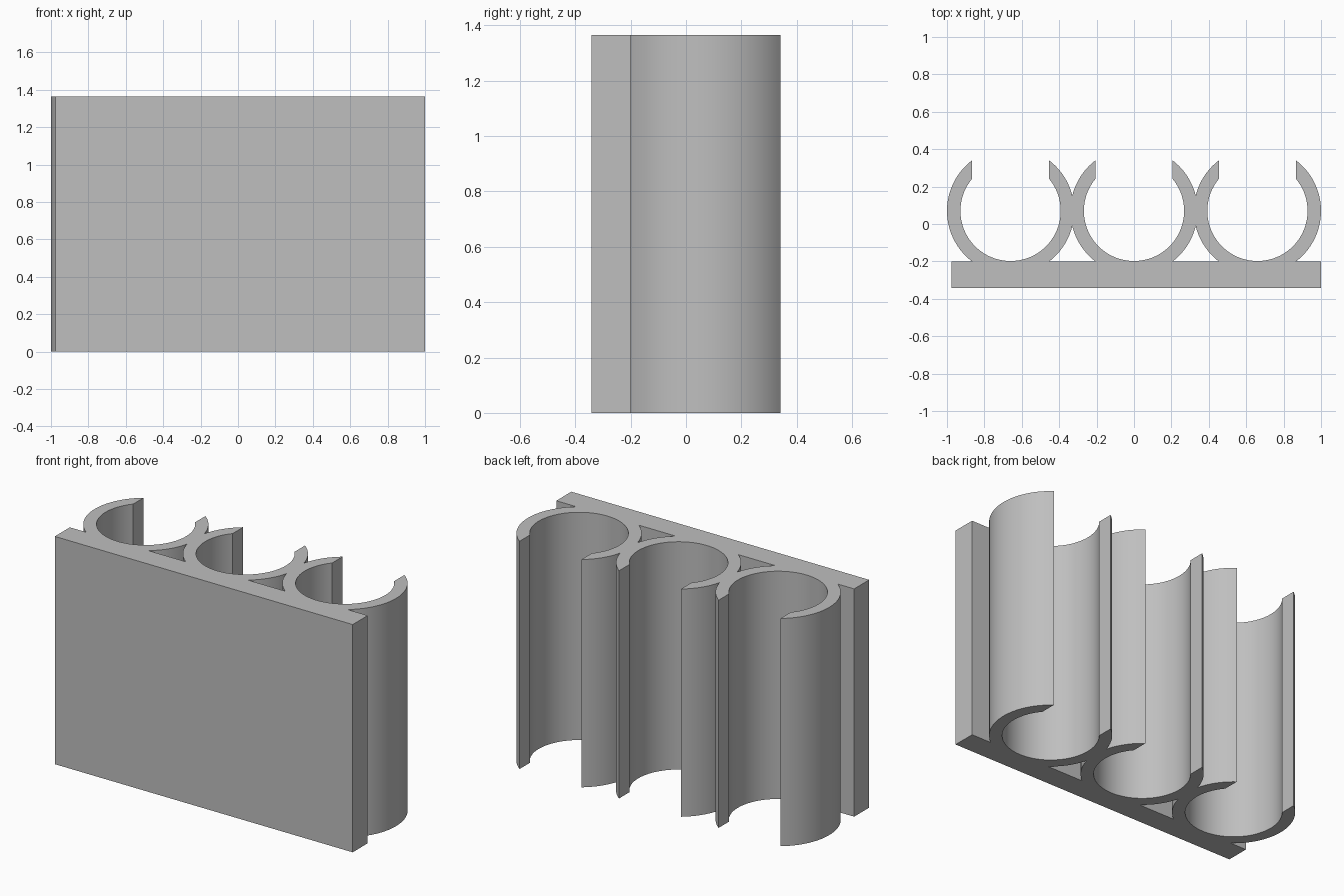
import bpy, bmesh, math

cube = bpy.data.objects.get("Cube")
if cube:
    bpy.data.objects.remove(cube, do_unlink=True)

HEIGHT = 1.365
CENTRE_Y, OUTER, INNER = 0.07, 0.34, 0.268
GAP = 0.205          # half width of the clip opening
SPACING = 0.66
STEPS = 72

grey = bpy.data.materials.new("plain grey")
grey.use_nodes = True
colour = (0.52, 0.52, 0.52, 1)
grey.diffuse_color = colour
grey.node_tree.nodes["Principled BSDF"].inputs["Base Color"].default_value = colour


def extrude_profile(name, points):
    """Upright prism from a counter-clockwise outline."""
    bm = bmesh.new()
    face = bm.faces.new([bm.verts.new((x, y, 0)) for x, y in points])
    top = bmesh.ops.extrude_face_region(bm, geom=[face])["geom"]
    bmesh.ops.translate(bm, vec=(0, 0, HEIGHT),
                        verts=[v for v in top if isinstance(v, bmesh.types.BMVert)])
    bmesh.ops.recalc_face_normals(bm, faces=bm.faces)
    mesh = bpy.data.meshes.new(name)
    bm.to_mesh(mesh)
    bm.free()
    mesh.materials.append(grey)
    obj = bpy.data.objects.new(name, mesh)
    bpy.context.collection.objects.link(obj)
    return obj


def arc(cx, radius):
    """Arc running from the left lip, round the bottom, to the right lip."""
    lip = math.acos(GAP / radius)
    start, sweep = math.pi - lip, math.pi + 2 * lip
    return [(cx + radius * math.cos(start + sweep * i / STEPS),
             CENTRE_Y + radius * math.sin(start + sweep * i / STEPS))
            for i in range(STEPS + 1)]


# Back plate that carries the clips
rack = extrude_profile("clip_rack", [(-0.975, -0.342), (1, -0.342), (1, -0.2), (-0.975, -0.2)])

# Three open round clips, fused to the plate and to each other
for i in (-1, 0, 1):
    cx = i * SPACING
    clip = extrude_profile("round_clip", arc(cx, OUTER) + arc(cx, INNER)[::-1])
    join = rack.modifiers.new("join", "BOOLEAN")
    join.operation, join.solver, join.object = "UNION", "EXACT", clip
    bpy.ops.object.select_all(action="DESELECT")
    rack.select_set(True)
    bpy.context.view_layer.objects.active = rack
    bpy.ops.object.modifier_apply(modifier=join.name)
    bpy.data.objects.remove(clip, do_unlink=True)

bpy.ops.object.shade_smooth_by_angle(angle=math.radians(25))
